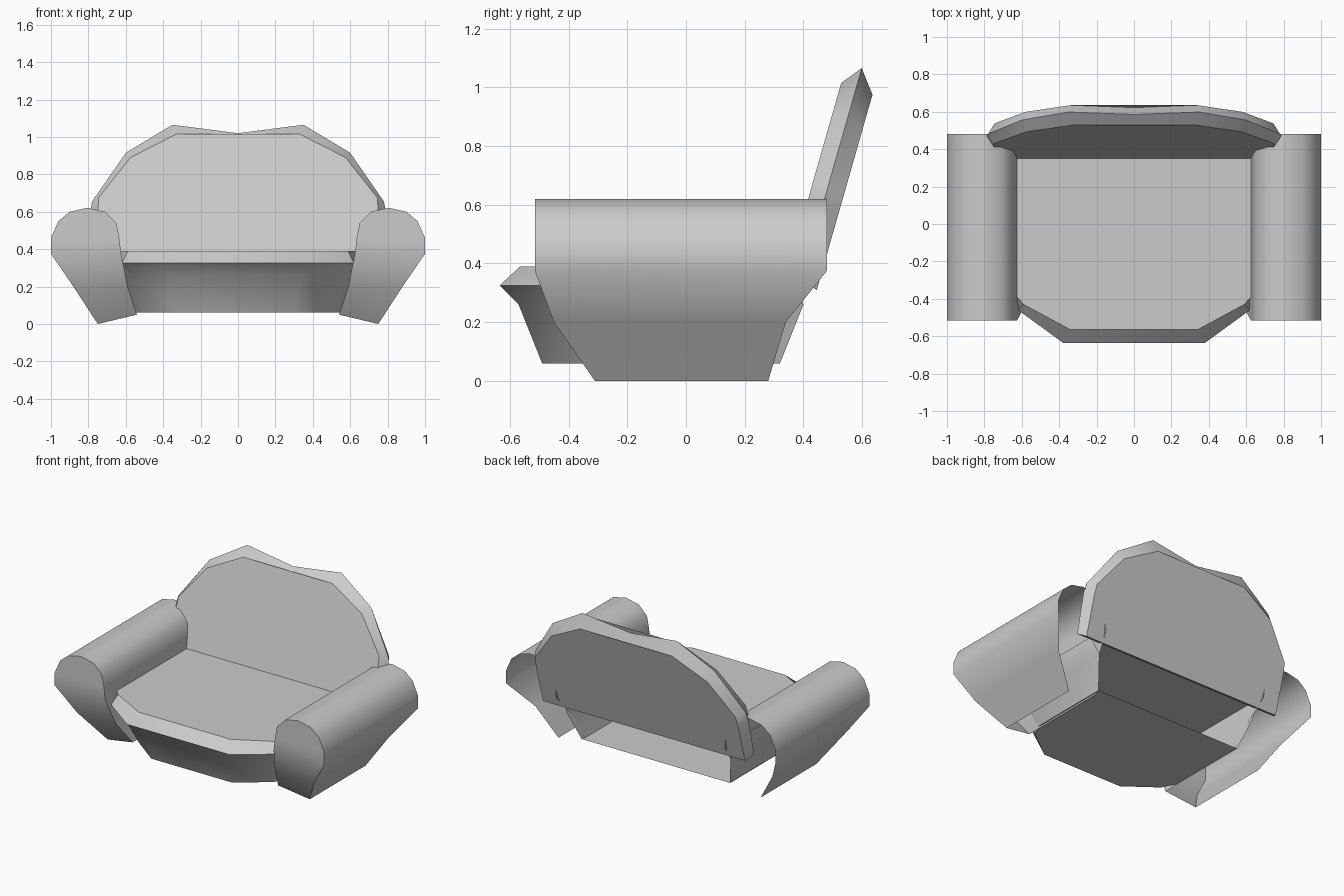
import bpy, bmesh, math

if "Cube" in bpy.data.objects:
    bpy.data.objects.remove(bpy.data.objects["Cube"])


def build(name, rings, caps=(), closed=True, mirror=False):
    """Skin a list of equal-length rings; caps lists rings to fill."""
    bm = bmesh.new()
    vr = [[bm.verts.new(p) for p in r] for r in rings]
    n = len(rings[0])
    for a, b in zip(vr, vr[1:]):
        for i in range(n if closed else n - 1):
            j = (i + 1) % n
            bm.faces.new((a[i], a[j], b[j], b[i]))
    for c in caps:
        r = vr[c]
        # quad strip between opposite sides so bent caps stay clean
        for i in range(n // 2 - 1):
            bm.faces.new((r[i], r[i + 1], r[n - 2 - i], r[n - 1 - i]))
    bmesh.ops.recalc_face_normals(bm, faces=bm.faces)
    me = bpy.data.meshes.new(name)
    bm.to_mesh(me)
    bm.free()
    ob = bpy.data.objects.new(name, me)
    bpy.context.collection.objects.link(ob)
    if mirror:
        ob.modifiers.new("mirror", 'MIRROR')
    bpy.ops.object.select_all(action='DESELECT')
    bpy.context.view_layer.objects.active = ob
    ob.select_set(True)
    bpy.ops.object.shade_smooth_by_angle(angle=math.radians(40))
    return ob


def both_sides(half):
    """Half outline plus its mirrored return."""
    return half + [(-x, y, z) for x, y, z in reversed(half)]


def interp(z, table):
    for (z0, v0), (z1, v1) in zip(table, table[1:]):
        if z <= z1:
            return v0 + (v1 - v0) * (z - z0) / (z1 - z0)
    return table[-1][1]


# Seat: hollow cushion, open at the back
levels = [
    (0.06, [(0.55, 0.32), (0.55, -0.24), (0.50, -0.34), (0.30, -0.49)]),
    (0.26, [(0.61, 0.40), (0.61, -0.33), (0.57, -0.42), (0.34, -0.57)]),
    (0.325, [(0.63, 0.38), (0.64, -0.36), (0.62, -0.46), (0.38, -0.635)]),
    (0.39, [(0.635, 0.35), (0.635, -0.38), (0.59, -0.43), (0.34, -0.565)]),
]
build("seat", [both_sides([(x, y, z) for x, y in pts]) for z, pts in levels],
      caps=(0, 3), closed=False)

# Armrests: rolled profile, tapered below, open underneath and behind
profile = [(0.75, 0.0), (0.88, 0.2), (1.0, 0.375), (1.0, 0.46), (0.96, 0.55),
           (0.90, 0.60), (0.81, 0.62), (0.71, 0.60), (0.65, 0.54),
           (0.635, 0.46), (0.625, 0.375), (0.59, 0.2), (0.54, 0.05)]
profile.insert(7, (0.80, 0.62))  # even count for the cap strip
front_y = [(0, -0.31), (0.2, -0.45), (0.375, -0.515), (1, -0.515)]
back_y = [(0, 0.28), (0.2, 0.34), (0.375, 0.48), (1, 0.48)]
build("armrests", [[(x, interp(z, t), z) for x, z in profile]
                   for t in (front_y, back_y)],
      caps=(0,), closed=False, mirror=True)

# Backrest: leaning pad with a bevelled rim (front, widest and rear outlines)
layers = [
    (0.53, 1.02, [(0.001, 0.97), (0.33, 1.015), (0.575, 0.89), (0.745, 0.675),
                  (0.75, 0.60), (0.72, 0.38)]),
    (0.60, 1.07, [(0.001, 1.02), (0.35, 1.065), (0.60, 0.915), (0.78, 0.655),
                  (0.79, 0.60), (0.78, 0.34)]),
    (0.635, 0.975, [(0.001, 0.93), (0.34, 0.975), (0.58, 0.85), (0.745, 0.635),
                    (0.75, 0.56), (0.75, 0.31)]),
]
build("backrest", [both_sides([(x, y0 + (z - z0) * 0.285, z) for x, z in pts])
                   for y0, z0, pts in layers], caps=(0, 2))
